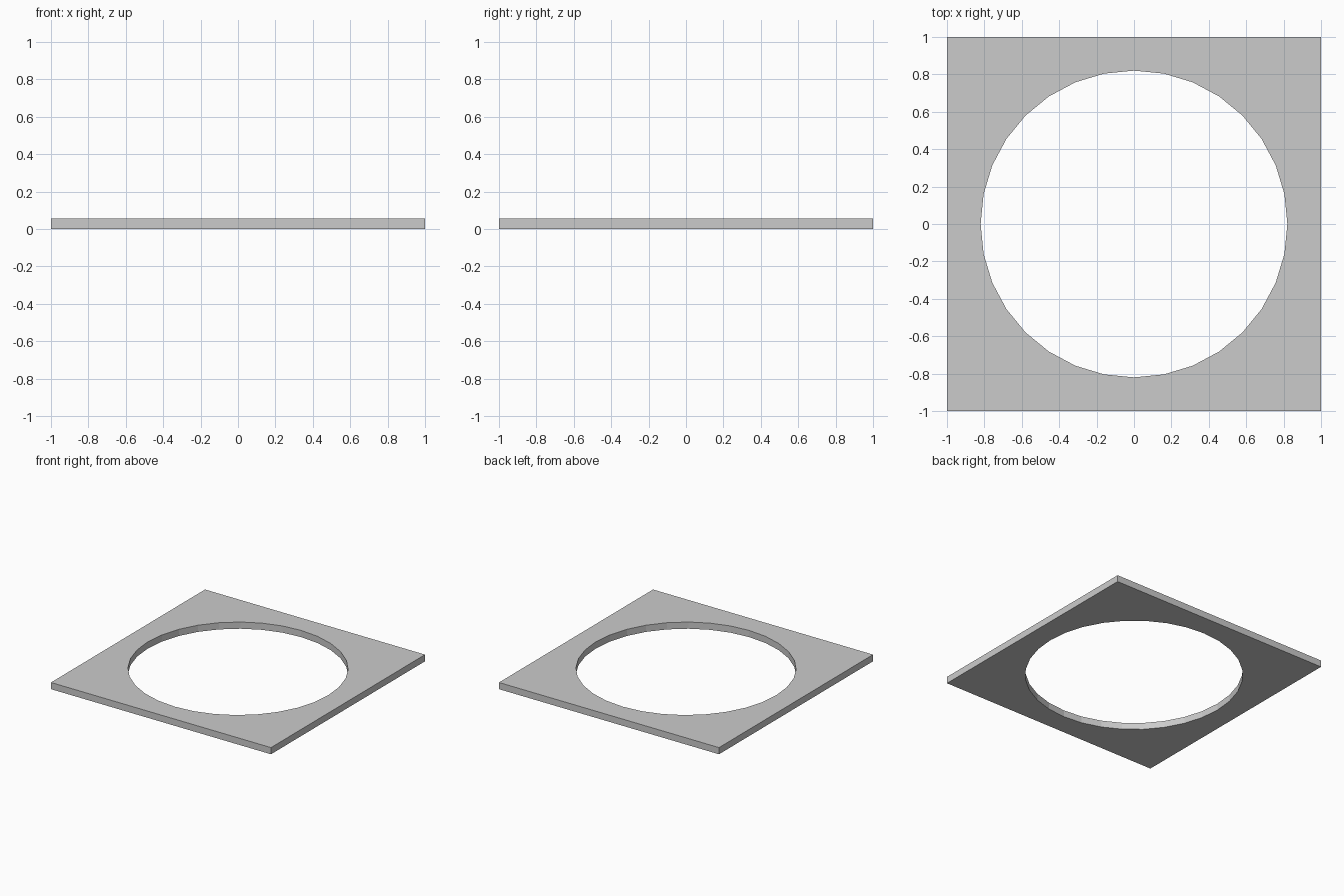
import bpy
import bmesh
from math import sin, cos, tau

if "Cube" in bpy.data.objects:
    bpy.data.objects.remove(bpy.data.objects["Cube"])

SIDES = 32        # facets of the round opening
HALF = 1.0        # half width of the square plate
RADIUS = 0.82     # opening radius
THICK = 0.055

bm = bmesh.new()


def loop(square, z):
    """Ring of vertices on the circle, or projected radially onto the square."""
    verts = []
    for i in range(SIDES):
        c, s = cos(tau * i / SIDES), sin(tau * i / SIDES)
        r = HALF / max(abs(c), abs(s)) if square else RADIUS
        verts.append(bm.verts.new((r * c, r * s, z)))
    return verts


# Cross-section loops: outer bottom, outer top, inner top, inner bottom
loops = [loop(True, 0), loop(True, THICK), loop(False, THICK), loop(False, 0)]
for k in range(4):
    a, b = loops[k], loops[(k + 1) % 4]
    for i in range(SIDES):
        j = (i + 1) % SIDES
        bm.faces.new((a[i], a[j], b[j], b[i]))
bmesh.ops.recalc_face_normals(bm, faces=bm.faces[:])

# Square plate with round opening
mesh = bpy.data.meshes.new("square_plate")
bm.to_mesh(mesh)
bm.free()
plate = bpy.data.objects.new("square_plate", mesh)
bpy.context.collection.objects.link(plate)
